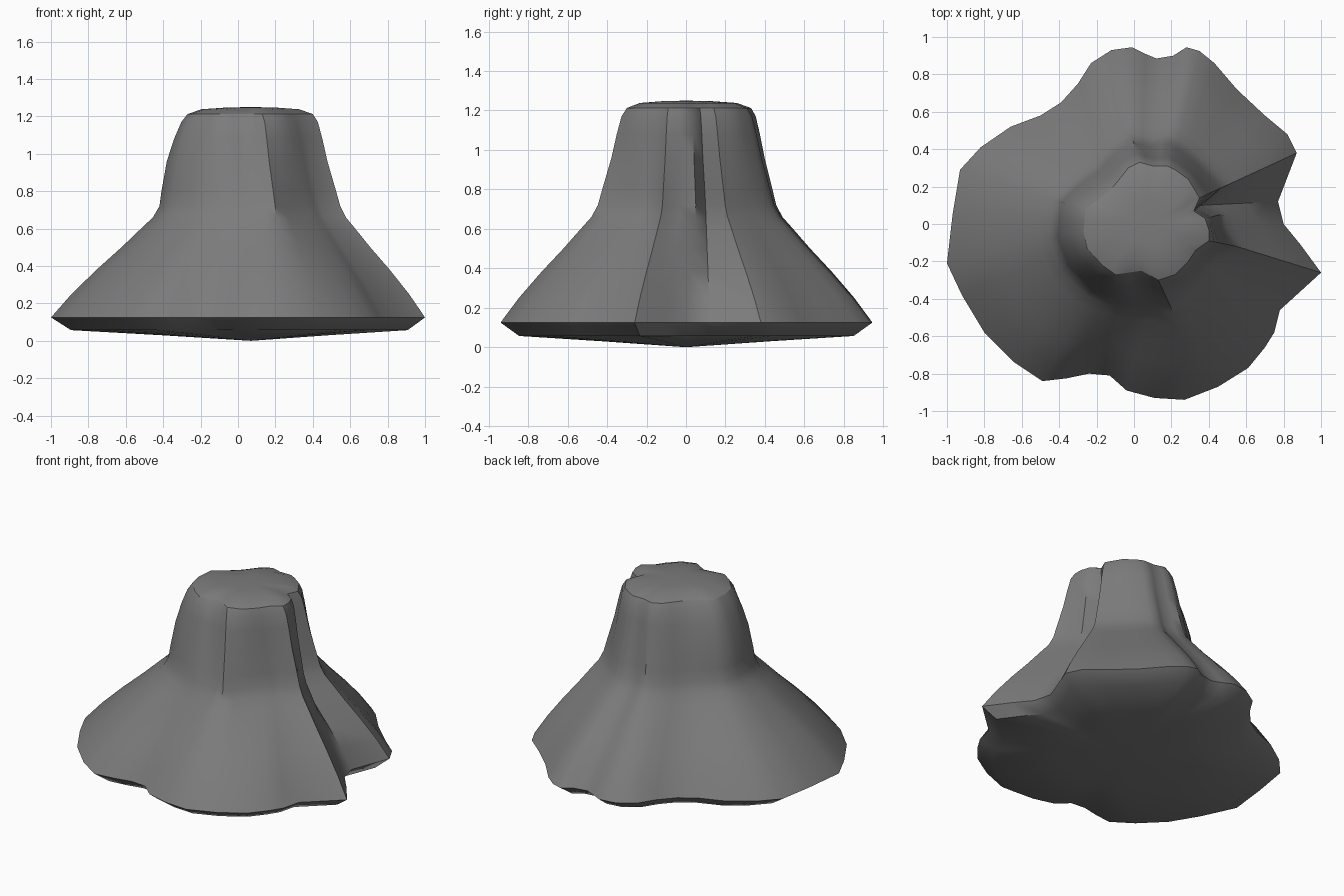
import bpy, bmesh
from mathutils import Vector

if "Cube" in bpy.data.objects:
    bpy.data.objects.remove(bpy.data.objects["Cube"])

N = 40  # points per ring

# Flared root outline at the ground edge (seen from the top)
RIM = [(1, -.26), (.78, -.46), (.75, -.58), (.70, -.66), (.61, -.77), (.45, -.87), (.27, -.94), (.11, -.93),
       (-.04, -.89), (-.13, -.81), (-.24, -.80), (-.36, -.825), (-.49, -.84), (-.64, -.74), (-.80, -.58),
       (-.92, -.38), (-1, -.21), (-.97, .05), (-.93, .29), (-.82, .41), (-.66, .52), (-.50, .58),
       (-.39, .65), (-.30, .75), (-.23, .86), (-.12, .93), (-.01, .945), (.06, .91), (.12, .885),
       (.21, .90), (.28, .945), (.35, .925), (.43, .86), (.55, .72), (.70, .58), (.82, .48),
       (.87, .38), (.77, .12), (.80, 0), (.89, -.11)]

# Key points (ring index, x, y) of the trunk waist and the cut top
WAIST = [(0, .55, -.12), (1, .44, -.17), (2, .41, -.21), (4, .31, -.32), (6, .20, -.45), (8, .08, -.44),
         (10, -.07, -.43), (12, -.23, -.36), (14, -.36, -.23), (16, -.42, -.07), (18, -.40, .12),
         (20, -.31, .21), (22, -.20, .29), (24, -.10, .40), (26, -.01, .46), (28, .10, .43),
         (30, .19, .45), (32, .27, .40), (34, .37, .31), (36, .48, .20), (37, .36, .10),
         (38, .46, .05), (39, .48, -.03)]
TOP = [(0, .40, -.09), (1, .33, -.14), (2, .29, -.20), (4, .22, -.27), (6, .13, -.30), (8, .04, -.25),
       (10, -.10, -.27), (12, -.17, -.22), (14, -.25, -.13), (16, -.27, -.04), (18, -.26, .08),
       (20, -.19, .13), (22, -.11, .20), (24, -.03, .30), (26, .03, .33), (28, .10, .31),
       (30, .18, .31), (32, .22, .29), (34, .29, .24), (36, .35, .14), (37, .32, .07),
       (38, .38, .03), (39, .40, -.03)]


def fill(keys):
    """Fill in the missing ring points between keys."""
    pts = []
    for (i, x, y), (j, u, v) in zip(keys, keys[1:] + [(N,) + keys[0][1:]]):
        for k in range(i, j):
            pts.append(Vector((x, y)).lerp(Vector((u, v)), (k - i) / (j - i)))
    return pts


def blend(a, b, t, z, left_t=None):
    """Ring between two outlines; left_t is the blend on the fuller left side."""
    ring = []
    for p, q in zip(a, b):
        left = max(0, -p.x / p.length) if left_t is not None else 0
        w = t + ((left_t or 0) - t) * left
        ring.append(p.lerp(q, w).to_3d() + Vector((0, 0, z)))
    return ring


rim = [Vector(p) for p in RIM]
waist, top = fill(WAIST), fill(TOP)
mid = [Vector((.07, 0))] * N

# Stack of rings from the underside to the cut top
rings = [blend(rim, mid, .55, .03), blend(rim, mid, .10, .057)]
rings += [blend(rim, waist, t, z) for t, z in
          [(0, .125), (.19, .25), (.42, .38), (.65, .50), (.83, .60), (.94, .66)]]
rings += [blend(waist, top, t, z, lt) for t, lt, z in
          [(.02, 0, .72), (.17, .07, .80), (.48, .26, .96), (.66, .52, 1.08), (.82, .78, 1.17), (1, 1, 1.212)]]
cut_edge = len(rings) - 1
rings += [blend(top, mid, .22, 1.238), blend(top, mid, .6, 1.247)]

# Tree stump: loft the rings and close both ends with fans
bm = bmesh.new()
loops = [[bm.verts.new(p) for p in r] for r in rings]
base = bm.verts.new((.07, 0, 0))
crown = bm.verts.new((.07, 0, 1.25))
for i in range(N):
    j = (i + 1) % N
    for a, b in zip(loops, loops[1:]):
        bm.faces.new((a[i], a[j], b[j], b[i]))
    bm.faces.new((loops[0][j], loops[0][i], base))
    bm.faces.new((loops[-1][i], loops[-1][j], crown))
    # crisp saw-cut edge around the top
    bm.edges.get((loops[cut_edge][i], loops[cut_edge][j])).smooth = False
bmesh.ops.recalc_face_normals(bm, faces=bm.faces)
mesh = bpy.data.meshes.new("tree_stump")
bm.to_mesh(mesh)
bm.free()

# Dark wood
dark = bpy.data.materials.new("dark_grey")
dark.diffuse_color = (.2, .2, .2, 1)
dark.use_nodes = True
dark.node_tree.nodes["Principled BSDF"].inputs["Base Color"].default_value = dark.diffuse_color
mesh.materials.append(dark)

stump = bpy.data.objects.new("tree_stump", mesh)
bpy.context.collection.objects.link(stump)
bpy.context.view_layer.objects.active = stump
stump.select_set(True)
bpy.ops.object.shade_smooth_by_angle(angle=0.75)
